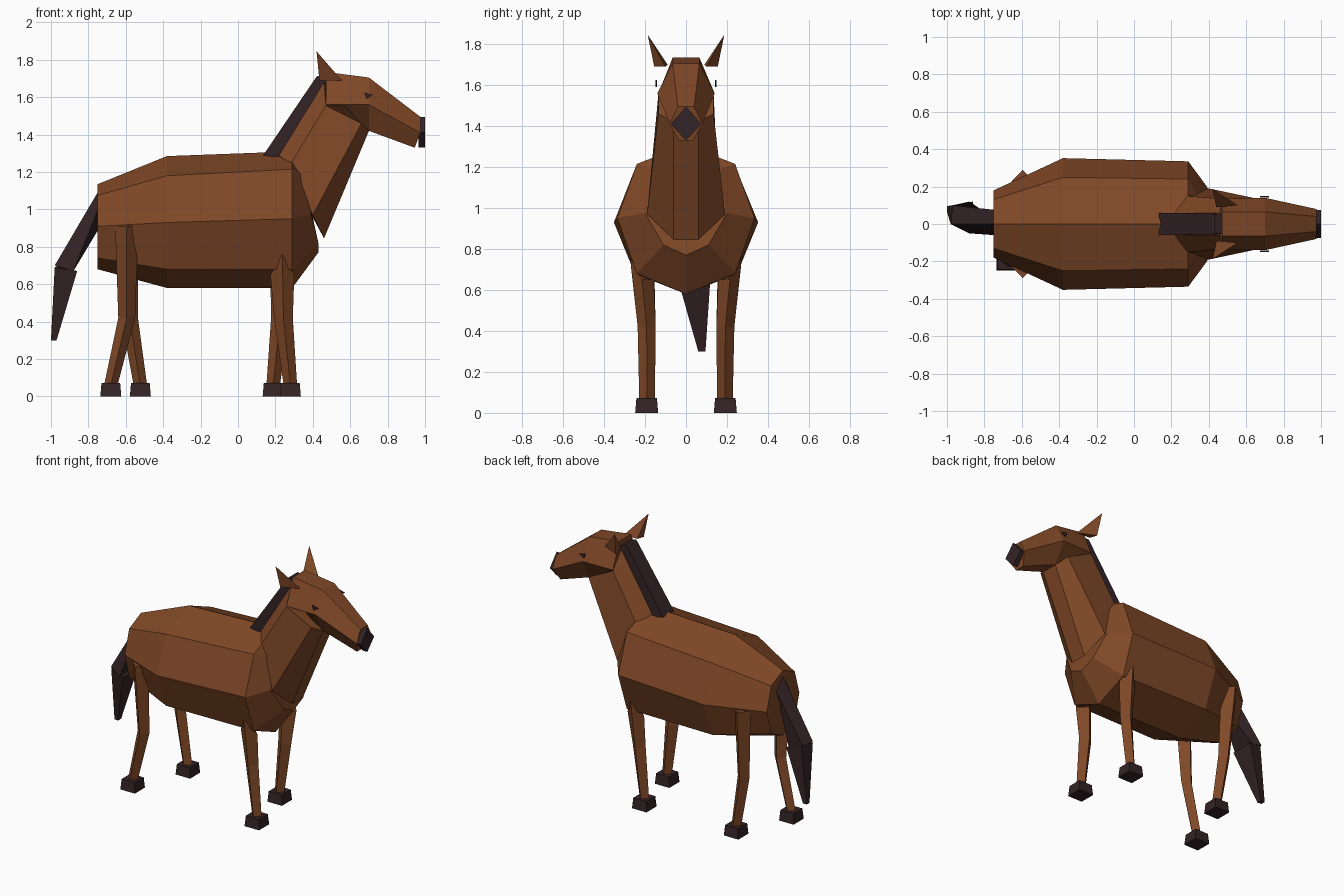
import bpy, bmesh
from mathutils import Vector


def material(name, rgb):
    m = bpy.data.materials.new(name)
    m.diffuse_color = (*rgb, 1)
    return m


COAT = material("chestnut_coat", (0.215, 0.065, 0.020))
DARK = material("dark_hair_and_hoof", (0.034, 0.017, 0.020))


def loft(name, rings, mat):
    """Flat-faced skin through equal-sized rings of points, capped at both ends."""
    bm = bmesh.new()
    vs = [[bm.verts.new(p) for p in ring] for ring in rings]
    n = len(vs[0])
    for a, b in zip(vs, vs[1:]):
        for i in range(n):
            j = (i + 1) % n
            bm.faces.new((a[i], a[j], b[j], b[i]))
    bm.faces.new(vs[0])
    bm.faces.new(vs[-1])
    bmesh.ops.recalc_face_normals(bm, faces=bm.faces)
    me = bpy.data.meshes.new(name)
    bm.to_mesh(me)
    bm.free()
    me.materials.append(mat)
    ob = bpy.data.objects.new(name, me)
    bpy.context.collection.objects.link(ob)
    return ob


def sym(half):
    """Close a +y half outline (top to bottom) with its mirror image."""
    other = [(x, -y, z) for x, y, z in reversed(half) if y > 0.001]
    return list(half) + other


def section(x, top, up, wide, low, bottom):
    return sym([(x, 0, top), (x, *up), (x, *wide), (x, *low), (x, 0, bottom)])


# Barrel of the body, rump to chest
loft("body", [
    section(-0.75, 1.135, (0.13, 1.075), (0.18, 0.91), (0.13, 0.74), 0.68),
    section(-0.38, 1.285, (0.25, 1.18), (0.352, 0.93), (0.25, 0.68), 0.58),
    section(0.29, 1.31, (0.24, 1.215), (0.335, 0.95), (0.24, 0.68), 0.58),
    sym([(0.35, 0, 1.22), (0.35, 0.13, 1.18), (0.39, 0.20, 0.975),
         (0.43, 0.11, 0.82), (0.43, 0, 0.77)]),
], COAT)

# Neck with a flat throat
loft("neck", [
    sym([(0.22, 0.06, 1.29), (0.28, 0.15, 1.24), (0.40, 0.19, 0.97), (0.46, 0.06, 0.845)]),
    sym([(0.46, 0.06, 1.68), (0.47, 0.135, 1.555), (0.66, 0.135, 1.46), (0.70, 0.06, 1.42)]),
], COAT)

# Head, poll to muzzle
loft("head", [
    sym([(0.47, 0.065, 1.735), (0.47, 0.135, 1.56), (0.47, 0.06, 1.54)]),
    sym([(0.70, 0.065, 1.705), (0.70, 0.14, 1.56), (0.70, 0.06, 1.42)]),
    sym([(0.975, 0.04, 1.495), (0.975, 0.08, 1.41), (0.945, 0.035, 1.33)]),
], COAT)
loft("muzzle", [[(x, 0, 1.495), (x, 0.075, 1.41), (x, 0, 1.33), (x, -0.075, 1.41)]
                for x in (0.965, 1.0)], DARK)

# Mane along the crest
loft("mane", [
    [(0.135, 0.06, 1.29), (0.135, -0.06, 1.29), (0.25, -0.06, 1.27), (0.25, 0.06, 1.27)],
    [(0.42, 0.055, 1.71), (0.42, -0.055, 1.71), (0.47, -0.055, 1.56), (0.47, 0.055, 1.56)],
    [(0.43, 0.05, 1.715), (0.43, -0.05, 1.715), (0.472, -0.05, 1.70), (0.472, 0.05, 1.70)],
], DARK)

# Tail swinging slightly to one side
loft("tail_upper", [
    [(-0.74, 0.075, 1.03), (-0.745, 0, 1.10), (-0.74, -0.06, 1.02), (-0.73, 0.02, 0.92)],
    [(-0.97, 0.10, 0.70), (-0.98, 0.0, 0.70), (-0.88, -0.05, 0.67), (-0.88, 0.12, 0.67)],
], DARK)
loft("tail_lower", [
    [(-0.96, 0.10, 0.70), (-0.98, 0.0, 0.69), (-0.86, -0.045, 0.67), (-0.86, 0.12, 0.67)],
    [(-1.0, 0.095, 0.30), (-1.0, 0.065, 0.30), (-0.97, 0.06, 0.30), (-0.97, 0.095, 0.30)],
], DARK)


def diamond(x, y, z, rx, ry, s, lift=0.0):
    """Leg section; the outer corner may be raised onto the flank."""
    return [(x + rx, s * y, z), (x, s * (y + ry), z + lift),
            (x - rx, s * y, z), (x, s * (y - ry), z)]


def square(x, y, z, r):
    return [(x + a * r, y + b * r, z) for a, b in ((1, 1), (-1, 1), (-1, -1), (1, -1))]


# Legs and hooves, in mid-stride
for side, s, fx, hx in (("right", -1, 0.28, -0.68), ("left", 1, 0.188, -0.522)):
    loft("front_leg_" + side, [
        diamond(0.237, 0.215, 0.65, 0.064, 0.058, s, 0.11),
        diamond(0.243 if s < 0 else 0.227, 0.192, 0.42, 0.05, 0.044, s),
        diamond(fx, 0.19, 0.06, 0.036, 0.038, s)], COAT)
    loft("hind_leg_" + side, [
        diamond(-0.595, 0.225, 0.91, 0.062, 0.065, s),
        diamond(-0.595 if s < 0 else -0.58, 0.192, 0.42, 0.045, 0.044, s),
        diamond(hx, 0.19, 0.06, 0.036, 0.038, s)], COAT)
    for name, x in (("front_hoof_", fx), ("hind_hoof_", hx)):
        loft(name + side, [square(x, s * 0.192, 0, 0.056),
                           square(x, s * 0.192, 0.072, 0.05)], DARK)

    # Pointed ears, tilted outward
    tip = Vector((0.42, s * 0.187, 1.845))
    base = [Vector((0.435, s * 0.155, 1.69)), Vector((0.44, s * 0.09, 1.70)),
            Vector((0.555, s * 0.10, 1.69))]
    loft("ear_" + side, [base, [tip.lerp(p, 0.01) for p in base]], COAT)

    # Small triangular eyes
    loft("eye_" + side, [[(0.675, s * y, 1.625), (0.722, s * y, 1.612), (0.687, s * y, 1.59)]
                         for y in (0.142, 0.150)], DARK)
